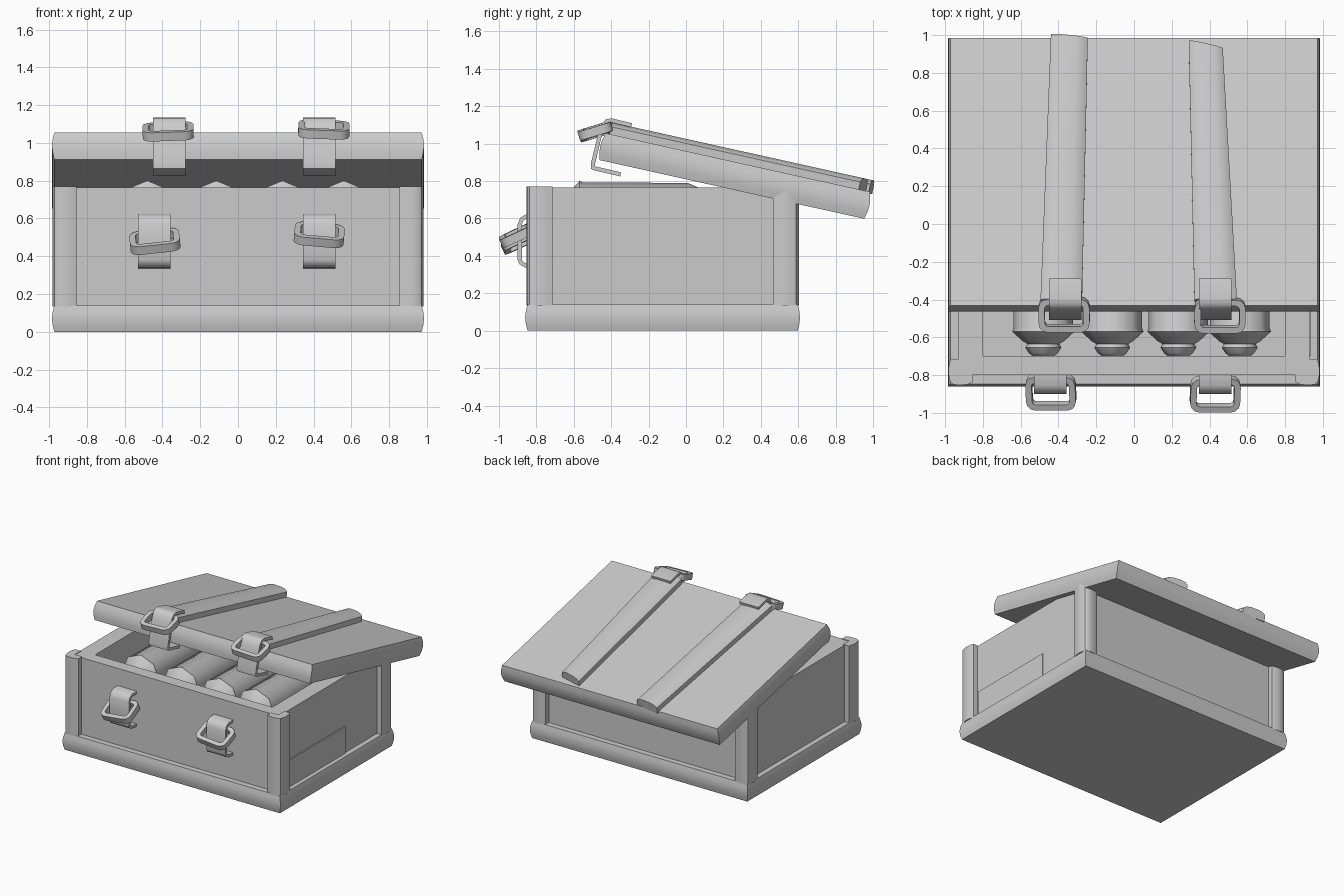
import bpy, bmesh, math
from mathutils import Matrix, Vector

if "Cube" in bpy.data.objects:
    bpy.data.objects.remove(bpy.data.objects["Cube"])

grey = bpy.data.materials.new("plain grey")
grey.use_nodes = True
COLOUR = (0.6, 0.6, 0.6, 1)
grey.diffuse_color = COLOUR
grey.node_tree.nodes["Principled BSDF"].inputs["Base Color"].default_value = COLOUR


def finish(name, bm, matrix=None, angle=35):
    """Turn a bmesh into a shaded object."""
    if matrix:
        bm.transform(matrix)
    bmesh.ops.recalc_face_normals(bm, faces=bm.faces)
    mesh = bpy.data.meshes.new(name)
    bm.to_mesh(mesh)
    bm.free()
    mesh.materials.append(grey)
    obj = bpy.data.objects.new(name, mesh)
    bpy.context.collection.objects.link(obj)
    bpy.ops.object.select_all(action='DESELECT')
    obj.select_set(True)
    bpy.context.view_layer.objects.active = obj
    bpy.ops.object.shade_smooth_by_angle(angle=math.radians(angle))
    return obj


def loft(rings, cap=True, closed=False):
    """Join equal rings of points with quads."""
    bm = bmesh.new()
    rows = [[bm.verts.new(p) for p in ring] for ring in rings]
    pairs = list(zip(rows, rows[1:])) + ([(rows[-1], rows[0])] if closed else [])
    for a, b in pairs:
        for i in range(len(a)):
            j = (i + 1) % len(a)
            bm.faces.new((a[i], a[j], b[j], b[i]))
    if cap:
        bm.faces.new(rows[0])
        bm.faces.new(rows[-1])
    return bm


def rect(x0, x1, y0, y1, z, inset=0.0):
    return [(x0 + inset, y0 + inset, z), (x1 - inset, y0 + inset, z),
            (x1 - inset, y1 - inset, z), (x0 + inset, y1 - inset, z)]


def box(name, x0, x1, y0, y1, z0, z1):
    return finish(name, loft([rect(x0, x1, y0, y1, z) for z in (z0, z1)]))


def plank(name, x0, x1, y0, y1, height, matrix=None):
    """Slab whose sides swell gently."""
    rings = [rect(x0, x1, y0, y1, height * t, s)
             for t, s in ((0, .013), (.25, .004), (.5, 0), (.75, .004), (1, .013))]
    return finish(name, loft(rings), matrix)


# Box body
plank("base", -.985, .985, -.86, .61, .14)
box("front_wall", -.93, .93, -.80, -.70, .13, .765)
box("back_wall", -.93, .93, .45, .55, .13, .765)
for side, name in ((-1, "right_wall"), (1, "left_wall")):
    x0, x1 = sorted((side * .80, side * .93))
    box(name, x0, x1, -.75, .5, .13, .765)
box("side_panel", .925, .938, -.70, .05, .14, .36)

# Corner posts: angle section with swollen outer faces
section = [(.855, -.79), (.855, -.84), (.885, -.85), (.92, -.853), (.955, -.85), (.972, -.838),
           (.98, -.81), (.983, -.78), (.98, -.75), (.972, -.715), (.92, -.715), (.92, -.79)]
for sx in (-1, 1):
    for back in (False, True):
        ring = [(sx * x, -.25 - y if back else y) for x, y in section]
        name = ("back" if back else "front") + ("_left" if sx > 0 else "_right") + "_post"
        finish(name, loft([[(x, y, z) for x, y in ring] for z in (.135, .77)]))

# Bottles lying in the box: (y, radius)
bottle = [(-.70, .055), (-.685, .075), (-.655, .095), (-.635, .085), (-.62, .11),
          (-.57, .165), (-.55, .158), (.01, .155), (.09, .12), (.35, .11)]
for i, x in enumerate((-.48, -.115, .235, .56)):
    rings = [[(x + r * math.sin(k * math.pi / 4), y, .635 + r * math.cos(k * math.pi / 4))
              for k in range(8)] for y, r in bottle]
    finish(f"bottle_{i + 1}", loft(rings), angle=48)

# Lid, tilted open; its own frame starts at the lower front edge
tilt = Matrix.Translation((0, -.475, .915)) @ Matrix.Rotation(math.radians(-12.5), 4, 'X')
THICK, LONG = .147, 1.475
plank("lid", -.985, .985, 0, LONG, THICK, tilt)


def strap(name, front, back, end):
    """Crowned batten running along the lid."""
    rings = []
    for (x0, x1), ys in ((front, (.035, .035)), (back, end)):
        ring = []
        for t, h in ((0, -.01), (0, .04), (.12, .056), (.3, .064), (.7, .064), (.88, .056),
                     (1, .04), (1, -.01)):
            ring.append((x0 + t * (x1 - x0), ys[0] + t * (ys[1] - ys[0]), THICK + h))
        rings.append(ring)
    finish(name, loft(rings), tilt)


strap("right_lid_strap", (-.495, -.275), (-.44, -.245), (1.475, 1.455))
strap("left_lid_strap", (.32, .545), (.29, .47), (1.44, 1.40))


def bent_plate(name, x, width, path, thick, matrix=None):
    """Band of given thickness following a path in the y-z plane."""
    pts = [Vector(p) for p in path]
    inner = []
    for i, p in enumerate(pts):
        d = (pts[min(i + 1, len(pts) - 1)] - pts[max(i - 1, 0)]).normalized()
        inner.append(p + Vector((-d.y, d.x)) * thick)
    outline = pts + inner[::-1]
    rings = [[(x + s * width / 2, p.x, p.y) for p in outline] for s in (-1, 1)]
    finish(name, loft(rings), matrix, 40)


def buckle(name, centre, size, pitch, roll):
    """Rounded rectangular ring."""
    def outline(w, d, r, z):
        pts = []
        for q, (sx, sy) in enumerate(((1, 1), (-1, 1), (-1, -1), (1, -1))):
            for k in range(4):
                a = math.radians(90 * q + 30 * k)
                pts.append((sx * (w / 2 - r) + r * math.cos(a), sy * (d / 2 - r) + r * math.sin(a), z))
        return pts
    w, d = size
    h, bar = .024, .066
    rings = [outline(w, d, .05, -h), outline(w, d, .05, h),
             outline(w - bar, d - bar, .02, h), outline(w - bar, d - bar, .02, -h)]
    matrix = (Matrix.Translation(centre) @ Matrix.Rotation(math.radians(roll), 4, 'Y')
              @ Matrix.Rotation(math.radians(pitch), 4, 'X'))
    finish(name, loft(rings, cap=False, closed=True), matrix)


# Clasp bands: one folded round the lid edge, one bulging from the front wall
lid_band = [(.14, .23), (.03, .232), (.0, .222), (-.018, .195), (-.025, .15),
            (-.028, -.03), (-.02, -.056), (.0, -.06), (.14, -.061)]
wall_band = [(-.79, .625), (-.855, .622), (-.885, .605), (-.90, .57),
             (-.90, .38), (-.89, .355), (-.86, .338), (-.79, .335)]
for side, x in (("right", -.365), ("left", .43)):
    bent_plate(side + "_lid_band", x, .172, lid_band, .022, tilt)
for side, x in (("right", -.443), ("left", .43)):
    bent_plate(side + "_wall_band", x, .172, wall_band, .022)

# Buckle rings
buckle("right_lid_buckle", (-.37, -.48, 1.06), (.27, .185), 17, -2)
buckle("left_lid_buckle", (.455, -.485, 1.07), (.27, .185), 17, 2)
buckle("right_wall_buckle", (-.44, -.89, .478), (.265, .195), 25, -6)
buckle("left_wall_buckle", (.43, -.90, .513), (.265, .195), 25, 5)
